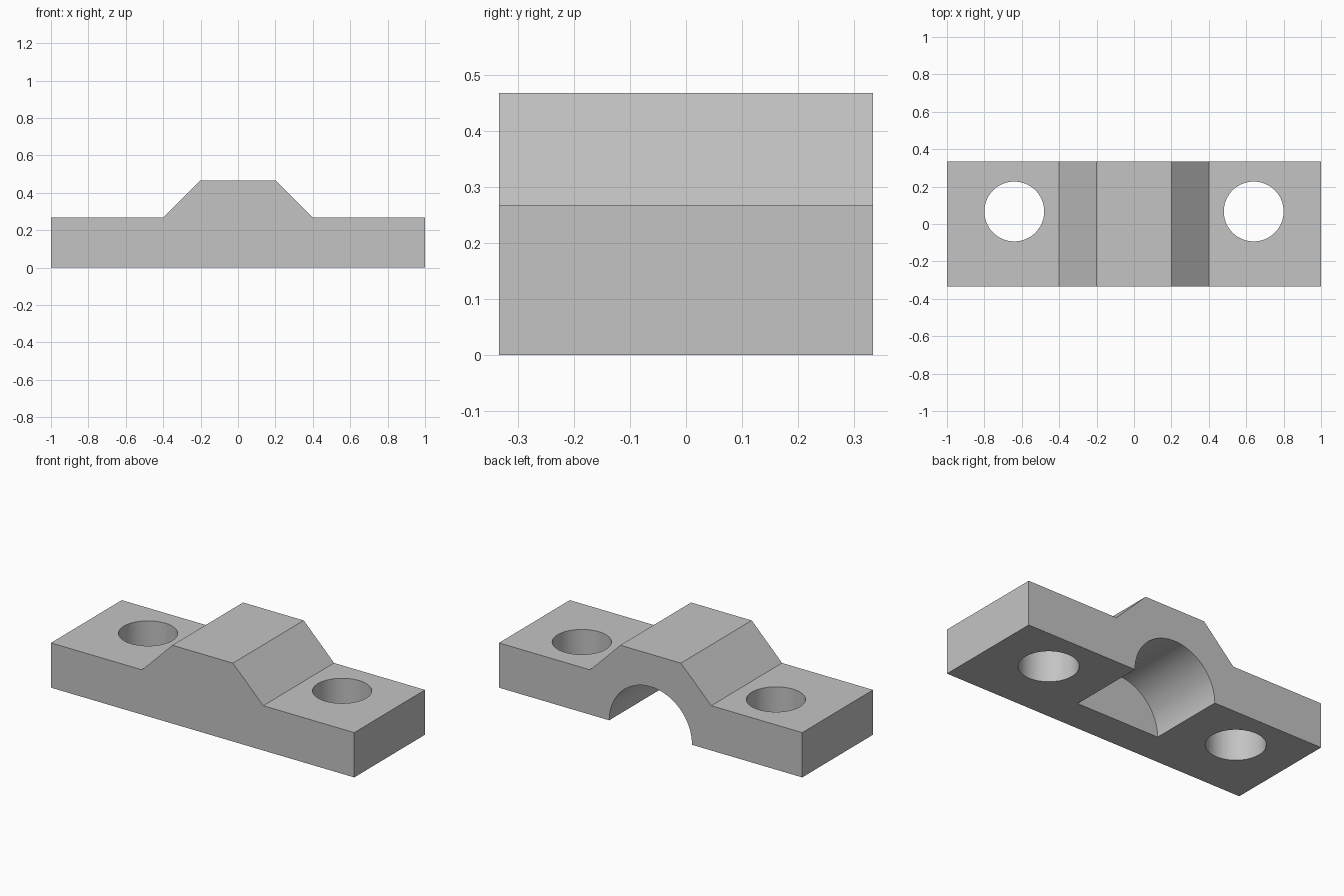
import bpy
import bmesh
from mathutils import Matrix, Vector

cube = bpy.data.objects.get("Cube")
if cube:
    bpy.data.objects.remove(cube, do_unlink=True)

HALF_DEPTH = 1 / 3
BASE_TOP = 0.267
CREST = 0.467
HOLE_X, HOLE_Y, HOLE_RADIUS = 0.64, 0.067, 0.16
GROOVE_RADIUS, GROOVE_FRONT = 0.273, -0.133

grey = bpy.data.materials.new("light grey")
grey.use_nodes = True
colour = (0.55, 0.55, 0.55, 1)
grey.diffuse_color = colour
grey.node_tree.nodes["Principled BSDF"].inputs["Base Color"].default_value = colour


def add_object(name, bm):
    mesh = bpy.data.meshes.new(name)
    bmesh.ops.recalc_face_normals(bm, faces=bm.faces)
    bm.to_mesh(mesh)
    bm.free()
    mesh.materials.append(grey)
    obj = bpy.data.objects.new(name, mesh)
    bpy.context.collection.objects.link(obj)
    return obj


def add_cutter(name, radius, length, matrix):
    bm = bmesh.new()
    bmesh.ops.create_cone(bm, cap_ends=True, segments=96, radius1=radius,
                          radius2=radius, depth=length, matrix=matrix)
    obj = add_object(name, bm)
    obj.hide_render = True
    obj.hide_set(True)
    return obj


# Clamp body: mirrored trapezoid profile extruded from front to back
half = [(1, 0), (1, BASE_TOP), (0.4, BASE_TOP), (0.2, CREST)]
profile = half + [(-x, z) for x, z in reversed(half)]
bm = bmesh.new()
front = bm.faces.new([bm.verts.new((x, -HALF_DEPTH, z)) for x, z in profile])
extruded = bmesh.ops.extrude_face_region(bm, geom=[front], use_keep_orig=True)
moved = [g for g in extruded["geom"] if isinstance(g, bmesh.types.BMVert)]
bmesh.ops.translate(bm, verts=moved, vec=Vector((0, 2 * HALF_DEPTH, 0)))
body = add_object("clamp_body", bm)

# Bolt holes through both flanges
cutters = [
    add_cutter(f"{side}_hole_cutter", HOLE_RADIUS, 1,
               Matrix.Translation((sign * HOLE_X, HOLE_Y, 0.1)))
    for side, sign in (("left", 1), ("right", -1))
]

# Half-round groove underneath, open at the back and closed at the front
groove_length = 1
cutters.append(add_cutter(
    "groove_cutter", GROOVE_RADIUS, groove_length,
    Matrix.Translation((0, GROOVE_FRONT + groove_length / 2, 0))
    @ Matrix.Rotation(1.5707963, 4, "X")))

# Cut the body and bake the result so the cutters can go
for cutter in cutters:
    cut = body.modifiers.new(cutter.name, "BOOLEAN")
    cut.operation = "DIFFERENCE"
    cut.solver = "EXACT"
    cut.object = cutter
bpy.context.view_layer.update()
graph = bpy.context.evaluated_depsgraph_get()
finished = bpy.data.meshes.new_from_object(body.evaluated_get(graph))
body.modifiers.clear()
body.data = finished
for cutter in cutters:
    bpy.data.objects.remove(cutter, do_unlink=True)

# Smooth bores, sharp edges
bpy.ops.object.select_all(action="DESELECT")
body.select_set(True)
bpy.context.view_layer.objects.active = body
bpy.ops.object.shade_smooth_by_angle(angle=0.5)
